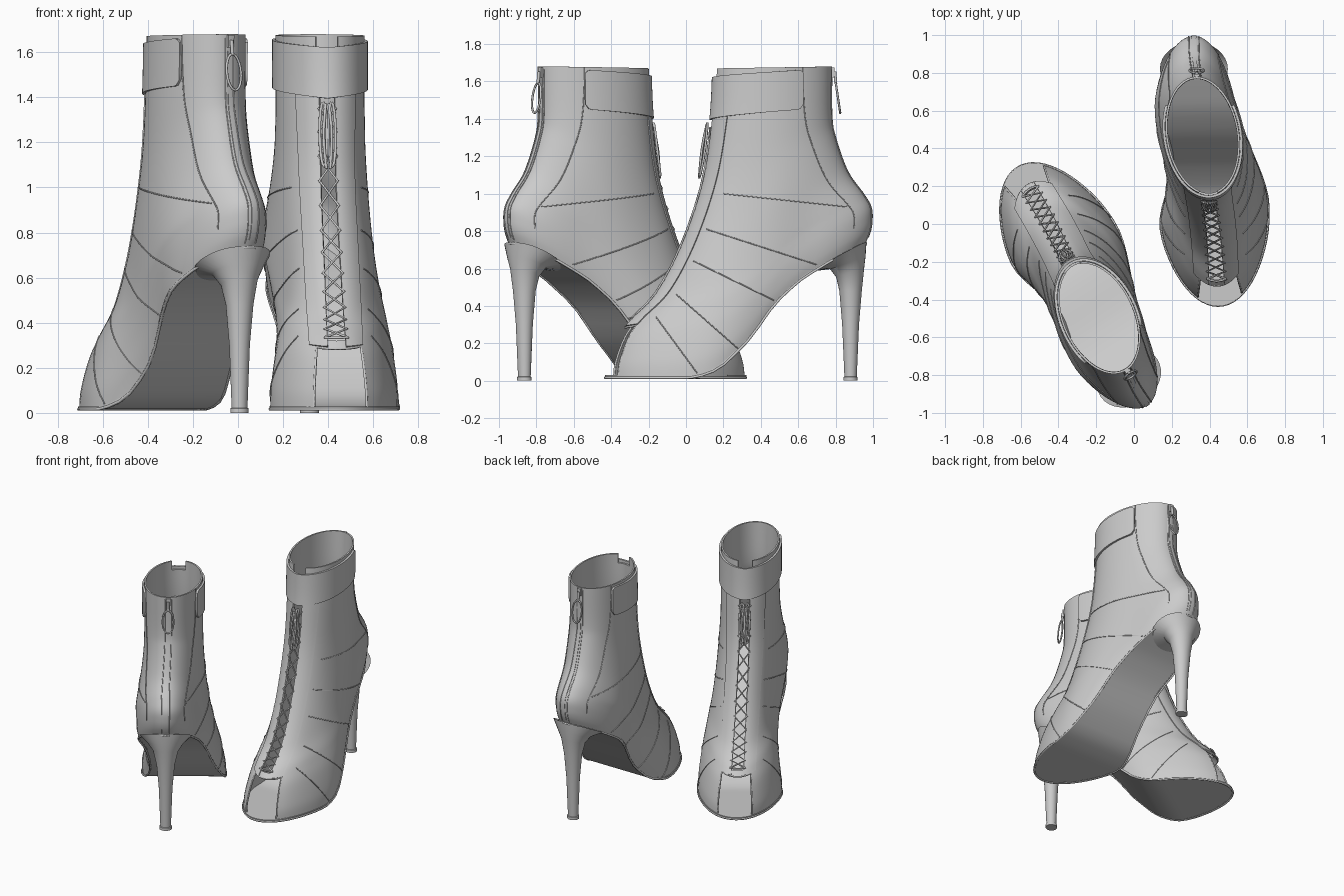
import bpy
from math import sin, cos, acos, exp, pi, radians
from mathutils import Vector, Matrix

cube = bpy.data.objects.get("Cube")
if cube:
    bpy.data.objects.remove(cube)

leather = bpy.data.materials.new("grey_leather")
leather.use_nodes = True
leather.diffuse_color = (0.6, 0.6, 0.6, 1)
leather.node_tree.nodes["Principled BSDF"].inputs["Base Color"].default_value = (0.6, 0.6, 0.6, 1)
parts = []

# Sole side profile (y, z)
SOLE = [(-.43, .015), (.05, .015), (.18, .062), (.34, .22), (.47, .41), (.61, .54), (.79, .65), (.96, .74)]
# Rings from sole to collar: front y, front z, back y, back z, front width, back width, sag
RINGS = [(-.43, .015, .96, .74, .315, .245, 1),
         (-.42, .10, .985, .80, .31, .25, .9),
         (-.37, .23, .995, .86, .283, .25, .7),
         (-.30, .32, .99, .93, .254, .245, .5),
         (-.165, .46, .95, 1.0, .23, .237, .35),
         (-.025, .72, .865, 1.12, .21, .22, .15),
         (.09, 1.06, .80, 1.30, .196, .20, .05),
         (.14, 1.40, .78, 1.42, .195, .195, 0),
         (.155, 1.67, .78, 1.68, .195, .195, 0)]
TOP = len(RINGS) - 1


def clamp(x, lo, hi):
    return max(lo, min(hi, x))


def smooth(x):
    x = clamp(x, 0, 1)
    return x * x * (3 - 2 * x)


def sole_z(y):
    for (y0, z0), (y1, z1) in zip(SOLE, SOLE[1:]):
        if y <= y1:
            return z0 + (z1 - z0) * max(0, (y - y0) / (y1 - y0))
    return SOLE[-1][1]


def soft_sole_z(y):
    return sum(sole_z(y + d * .03) for d in (-1, 0, 1)) / 3


def axis_x(y, v=0):
    # The foot bends inwards behind the ball; the shaft is straight
    foot = .42 + .025 * clamp(-y / .43, 0, 1) - .103 * smooth((y - .1) / .6)
    return foot + (.41 - .1 * y - foot) * smooth((v - 3.5) / 2.5)


def ring(v):
    # Catmull-Rom blend between the rings
    i = int(clamp(v, 0, TOP - .0001))
    t = v - i
    a, b, c, d = (RINGS[int(clamp(i + k, 0, TOP))] for k in (-1, 0, 1, 2))
    return [.5 * (2 * q + (r - p) * t + (2 * p - 5 * q + 4 * r - s) * t * t
                  + (3 * q - p - 3 * r + s) * t ** 3) for p, q, r, s in zip(a, b, c, d)]


def surf(a, v, off=0):
    """Point on the upper; a = angle from the toe, v = height in rings."""
    fy, fz, by, bz, wf, wb, sag = ring(v)
    u = (1 - cos(a)) / 2
    y = fy + (by - fy) * u
    w = wf + (wb - wf) * smooth((u - .25) / .4)
    if sin(a) < 0:
        # Hollow of the inner arch
        w -= .075 * exp(-((u - .56) / .18) ** 2) * (1 - smooth(v / 5))
    z = fz + (bz - fz) * u + sag * (soft_sole_z(-.43 + 1.39 * u) - .015 - .725 * u)
    p = Vector((axis_x(y, v) + w * sin(a), y, z))
    if off:
        e = .02
        n = (surf(a + e, v) - surf(a - e, v)).cross(surf(a, min(v + e, TOP)) - surf(a, max(v - e, 0)))
        p += n.normalized() * off
    return p


def side_point(side, y, z):
    """Point on the upper found from its place in the side outline."""
    a, v = 1, 4
    for _ in range(40):
        fy, _fz, by = ring(v)[:3]
        a = acos(clamp(1 - 2 * (y - fy) / (by - fy), -1, 1))
        v = clamp(v + 2.5 * (z - surf(a, v).z), 0, TOP)
    return surf(side * a, v, .001)


def mesh(name, verts, faces, thick=0):
    me = bpy.data.meshes.new(name)
    me.from_pydata(verts, [], faces)
    me.validate()
    ob = bpy.data.objects.new(name, me)
    bpy.context.collection.objects.link(ob)
    me.materials.append(leather)
    bpy.ops.object.select_all(action='DESELECT')
    bpy.context.view_layer.objects.active = ob
    ob.select_set(True)
    if thick:
        mod = ob.modifiers.new("thickness", 'SOLIDIFY')
        mod.thickness, mod.offset = thick, -1
        bpy.ops.object.modifier_apply(modifier=mod.name)
    bpy.ops.object.shade_smooth_by_angle(angle=radians(40))
    parts.append(ob)


def grid(name, fn, nu, nv, thick=0, wrap=False, skip=None):
    cols = nu if wrap else nu + 1
    verts = [fn(i / nu, j / nv) for j in range(nv + 1) for i in range(cols)]
    faces = [(j * cols + i, j * cols + (i + 1) % cols,
              (j + 1) * cols + (i + 1) % cols, (j + 1) * cols + i)
             for j in range(nv) for i in range(nu) if not (skip and skip(i, j))]
    mesh(name, verts, faces, thick)


def tube(name, pts, r=.003, closed=False):
    cu = bpy.data.curves.new(name, 'CURVE')
    cu.dimensions = '3D'
    cu.bevel_depth, cu.bevel_resolution = r, 1
    cu.use_fill_caps = True
    s = cu.splines.new('POLY')
    s.points.add(len(pts) - 1)
    for q, p in zip(s.points, pts):
        q.co = (*p, 1)
    s.use_cyclic_u = closed
    ob = bpy.data.objects.new(name, cu)
    bpy.context.collection.objects.link(ob)
    cu.materials.append(leather)
    parts.append(ob)


# Upper, open at the toe, under the lace and at the collar notch
N = 72
TOE_IN, TOE_OUT = 4, 5


def opening(i, j):
    k = min(i, N - 1 - i)
    toe = i < TOE_OUT or i >= N - TOE_IN
    return (j < 16 and toe) or (18 <= j < 42 and k < 2) or (j >= 46 and k < 3)


grid("upper", lambda s, t: surf(2 * pi * s, TOP * t), N, 48, .011, True, opening)

# Binding round the open toe
a_in, a_out = -2 * pi * TOE_IN / N, 2 * pi * TOE_OUT / N
tube("toe_binding", [surf(a_in, .25 * i, -.004) for i in range(11)]
     + [surf(a_in + (a_out - a_in) * i / 10, 2.66, -.004) for i in range(11)]
     + [surf(a_out, 2.5 - .25 * i, -.004) for i in range(11)], .006)


# Sole and insole, bridged from side to side
def sole_point(s, t):
    a = pi * (.005 + .99 * t)
    return surf(a, 0, .004).lerp(surf(-a, 0, .004), s)


grid("sole", sole_point, 8, 48, .014)
tube("sole_welt", [surf(2 * pi * i / N, .02, .002) for i in range(N)], .007, True)

# Stiletto heel: centre y, z, radius x, radius y
HEEL = [(.88, 0, .042, .038), (.88, .02, .042, .038), (.88, .022, .036, .033), (.88, .3, .046, .045),
        (.88, .48, .062, .06), (.878, .58, .085, .075), (.865, .63, .12, .095), (.82, .67, .18, .145)]


def heel_point(s, t):
    k = round(t * (len(HEEL) - 1))
    y, z, rx, ry = HEEL[k]
    a = 2 * pi * s
    py = y + ry * sin(a)
    pz = soft_sole_z(py) + .005 if k == len(HEEL) - 1 else z
    if k in (5, 6):
        pz += (py - y) * .35
    return Vector((axis_x(.88) + rx * cos(a), py, pz))


grid("heel", heel_point, 32, len(HEEL) - 1, 0, True)
mesh("heel_tip", [heel_point(i / 32, 0) for i in range(32)], [tuple(reversed(range(32)))])

# Panel seams as side-outline lines: start y, z and end y, z
SEAMS = [(.2, 1.0, .86, .93), (.11, .81, .7, .62), (.04, .64, .47, .43),
         (-.05, .46, .28, .17), (-.16, .34, .06, .04)]

# Parts on both sides of the lace
for side, label in ((1, "outer"), (-1, "inner")):
    def facing(s, t):
        q = s if side > 0 else 1 - s
        a0, a1 = .155 + .02 * t, .46 + .27 * t
        return surf(side * (a0 + (a1 - a0) * q), 2.7 + 4.35 * t, .006)
    grid(label + "_facing", facing, 6, 32, .008)
    for k, (y0, z0, y1, z1) in enumerate(SEAMS):
        tube(f"{label}_panel_seam_{k + 1}",
             [side_point(side, y0 + (y1 - y0) * i / 20, z0 + (z1 - z0) * i / 20) for i in range(21)])
    tube(label + "_quarter_seam", [surf(side * (2.1 + .5 * smooth((8 - v / 4) / 5)), v / 4, .001)
                                   for v in range(8, 33)])
    tube(label + "_zip_seam", [surf(side * (pi - .11), .4 + .25 * i, .001) for i in range(31)])
    # Criss-cross lace
    knots = 12
    tube(label + "_lace", [surf(side * .19 * (1 if i % 2 else -1), 3.05 + 3.8 * i / knots, .011)
                           for i in range(knots + 1)], .006)
    # Hanging lace loop and end
    ring_angles = [2 * pi * i / 16 for i in range(17)]
    tube(label + "_bow_loop", [surf(side * (.08 + .07 * sin(q)), 6.5 + .42 * cos(q), .025)
                               for q in ring_angles], .007)
    tube(label + "_lace_end", [surf(side * (.03 + .04 * sin(3 * i / 8)), 6.9 - .85 * i / 8,
                                    .025 + .012 * sin(pi * i / 8)) for i in range(9)], .007)
tube("lace_bar", [surf(-.2 + .05 * i, 3.05, .011) for i in range(9)], .006)


# Ankle strap wrapping the front, with rounded ends
def strap(s, t):
    a = (2 * s - 1) * 2.1
    edge = clamp((2.1 - abs(a)) / .12, 0, 1)
    half = .38 * (.75 + .25 * (1 - (1 - edge) ** 2) ** .5)
    return surf(a, 7.36 + .08 * abs(a) + half * (2 * t - 1), .015)


grid("ankle_strap", strap, 70, 6, .014)

# Zip: tape, slider and oval pull at the back
grid("zip_tape", lambda s, t: surf(pi - .05 + .1 * s, .6 + 7.3 * t, .003), 2, 40, .005)
grid("zip_slider", lambda s, t: surf(pi - .07 + .14 * s, 7.72 + .25 * t, .014), 3, 3, .014)
pull = surf(pi, 7.45, .022)
tube("zip_pull", [pull + Vector((.038 * sin(q), .012 - .012 * cos(q), -.03 + .08 * cos(q)))
                  for q in (2 * pi * i / 28 for i in range(28))], .006, True)
tube("zip_link", [surf(pi, 7.6, .022), surf(pi, 7.85, .016)], .009)

# Second boot: mirrored, turned and set beside the first
place = (Matrix.Translation((-.748, -.312, 0)) @ Matrix.Rotation(radians(-146), 4, 'Z')
         @ Matrix.Diagonal((-1, 1, 1, 1)))
for ob in list(parts):
    twin = ob.copy()
    twin.data = ob.data.copy()
    twin.data.transform(place)
    if twin.type == 'MESH':
        twin.data.flip_normals()
    twin.name = "right_" + ob.name
    ob.name = "left_" + ob.name
    bpy.context.collection.objects.link(twin)
